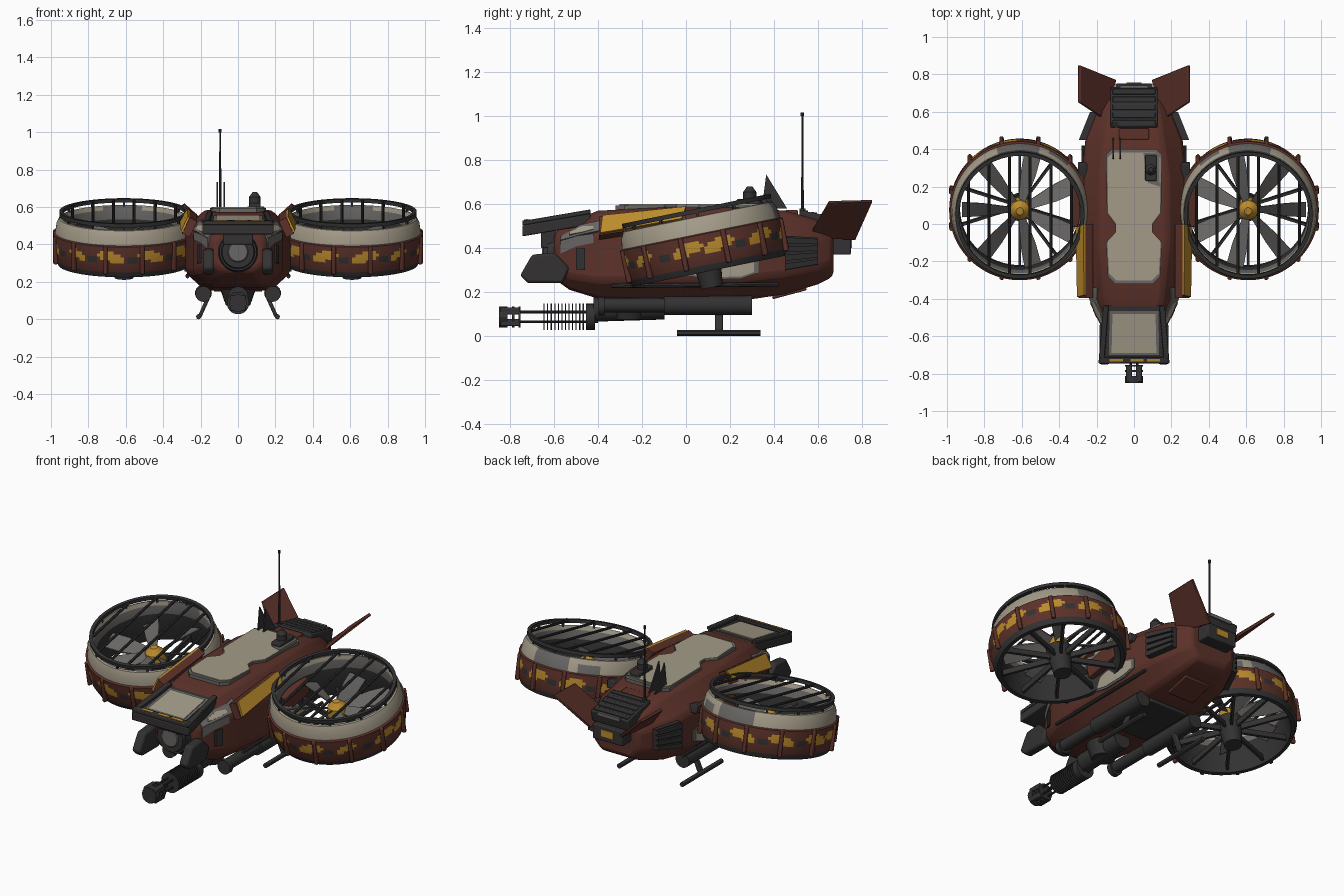
import bpy, bmesh, math
from mathutils import Matrix, Vector

if "Cube" in bpy.data.objects:
    bpy.data.objects.remove(bpy.data.objects["Cube"], do_unlink=True)


def material(name, rgb):
    m = bpy.data.materials.new(name)
    m.diffuse_color = (*rgb, 1)
    m.use_nodes = True
    m.node_tree.nodes["Principled BSDF"].inputs["Base Color"].default_value = (*rgb, 1)
    return m


RED = material("rust_red", (0.106, 0.031, 0.022))
DARK = material("dark_metal", (0.033, 0.031, 0.031))
CREAM = material("worn_cream", (0.37, 0.33, 0.25))
GRAY = material("bare_gray", (0.14, 0.135, 0.13))
YELLOW = material("hazard_yellow", (0.5, 0.26, 0.025))
built = []


def link(o):
    bpy.context.collection.objects.link(o)
    built.append(o)
    return o


def finish(name, bm, mats, bevel=0):
    bmesh.ops.recalc_face_normals(bm, faces=bm.faces)
    me = bpy.data.meshes.new(name)
    bm.to_mesh(me)
    bm.free()
    for m in mats if isinstance(mats, list) else [mats]:
        me.materials.append(m)
    o = link(bpy.data.objects.new(name, me))
    if bevel:
        b = o.modifiers.new("bevel", "BEVEL")
        b.width, b.segments, b.limit_method = bevel, 2, "ANGLE"
        b.angle_limit = math.radians(25)
    return o


def loft(name, mat, rings, bevel=0, closed=False, rule=None):
    """Skin a list of rings, capping the ends or closing the loop."""
    bm = bmesh.new()
    vs = [[bm.verts.new(p) for p in r] for r in rings]
    n = len(vs[0])
    for i in range(len(vs) if closed else len(vs) - 1):
        a, b = vs[i], vs[(i + 1) % len(vs)]
        for j in range(n):
            f = bm.faces.new((a[j], a[(j + 1) % n], b[(j + 1) % n], b[j]))
            f.material_index = rule(i, j) if rule else 0
    if not closed:
        bm.faces.new(vs[0])
        bm.faces.new(vs[-1])
    return finish(name, bm, mat, bevel)


def prism(name, mat, pts, push, bevel=0):
    push = Vector(push)
    return loft(name, mat, [pts, [Vector(p) + push for p in pts]], bevel)


def box(name, mat, c, size, tilt=(0, 0), bevel=0.006):
    bm = bmesh.new()
    bmesh.ops.create_cube(bm, size=1)
    rot = Matrix.Rotation(tilt[1], 4, "Y") @ Matrix.Rotation(tilt[0], 4, "X")
    bm.transform(Matrix.Translation(c) @ rot @ Matrix.Diagonal((*size, 1)))
    return finish(name, bm, mat, bevel)


def rod(name, mat, a, b, r1, r2=None, seg=16):
    a, b = Vector(a), Vector(b)
    bm = bmesh.new()
    bmesh.ops.create_cone(bm, cap_ends=True, segments=seg, radius1=r1,
                          radius2=r1 if r2 is None else r2, depth=(b - a).length)
    bm.transform(Matrix.Translation((a + b) / 2) @ (b - a).to_track_quat("Z", "Y").to_matrix().to_4x4())
    return finish(name, bm, mat)


def lathe(name, mats, profile, seg, rule=None):
    turns = [math.tau * k / seg for k in range(seg)]
    return loft(name, mats, [[(r * math.cos(t), r * math.sin(t), z) for t in turns] for r, z in profile],
                closed=True, rule=rule)


def mirrored(parts):
    for o in parts:
        c = o.copy()
        c.data = o.data.copy()
        c.name = o.name.replace("left", "right")
        c.data.transform(Matrix.Diagonal((-1, 1, 1, 1)))
        c.data.flip_normals()
        link(c)


# Fuselage: y, half widths (bottom, middle, top), heights (bottom, low, high, top)
HULL = [(-.60, .09, .14, .10, .26, .30, .42, .47), (-.53, .11, .18, .12, .21, .27, .45, .52),
        (-.40, .15, .24, .15, .17, .25, .47, .57), (-.10, .18, .28, .18, .155, .25, .48, .585),
        (.25, .18, .28, .18, .16, .26, .48, .585), (.45, .16, .26, .15, .19, .28, .46, .57),
        (.60, .13, .20, .13, .235, .31, .45, .53), (.67, .10, .15, .11, .27, .33, .44, .49)]


def half_ring(s):
    y, b, m, t, z0, z1, z2, z3 = s
    return [Vector(p) for p in ((b, y, z0), (m, y, z1), (m, y, z2), (t, y, z3))]


def ring(s):
    h = half_ring(s)
    return h + [Vector((-p.x, p.y, p.z)) for p in reversed(h)]


loft("fuselage", RED, [ring(s) for s in HULL], bevel=0.02)


def patch(name, mat, side, rows, lift=0.006):
    """Thin plate lying on one hull strip; rows are y and two positions across."""
    rings = []
    for y, t0, t1 in rows:
        a, b = next((p, q) for p, q in zip(HULL, HULL[1:]) if p[0] <= y <= q[0])
        k = (y - a[0]) / (b[0] - a[0])
        h = [p.lerp(q, k) for p, q in zip(half_ring(a), half_ring(b))]
        d = h[side + 1] - h[side]
        n = Vector((d.z, 0, -d.x)).normalized()
        e, f = h[side] + d * t0, h[side] + d * t1
        rings.append([e - n * .004, e + n * lift, f + n * lift, f - n * .004])
    return loft(name, mat, rings)


pairs = [patch("left_cheek_wear", GRAY, 2, [(-.57, .0, .3), (-.48, .0, .55), (-.40, .05, .5), (-.34, .3, .6)]),
         patch("left_cheek_paint", CREAM, 2, [(-.53, .1, .3), (-.47, .1, .42), (-.42, .15, .3)], .009),
         patch("left_brow_wear", GRAY, 1, [(-.57, .6, 1), (-.50, .75, 1), (-.42, .8, 1)]),
         patch("left_side_wear", GRAY, 1, [(.0, .1, .4), (.1, .0, .5), (.25, .0, .5), (.33, .1, .4)]),
         patch("left_side_paint", CREAM, 1, [(.03, .12, .36), (.1, .05, .45), (.25, .05, .45), (.31, .12, .36)], .009),
         patch("left_rear_panel", DARK, 1, [(.45, .1, .98), (.6, .1, .98)], .02),
         patch("left_nose_panel", DARK, 1, [(-.50, .2, .7), (-.46, .2, .7)], .008)]
for i in range(4):
    t = .12 + i * .22
    pairs.append(patch(f"left_rear_louver_{i}", DARK, 1, [(.45, t, t + .16), (.6, t, t + .16)], .035))

# Worn roof panel with a pinched middle
ROOF = [(.10, -.32), (.14, -.28), (.15, -.10), (.10, -.045), (.10, .0), (.145, .06), (.15, .37), (.12, .40)]


def outline(scale, z):
    h = [(x * scale, .04 + (y - .04) * scale, z) for x, y in ROOF]
    return h + [(-x, y, w) for x, y, w in reversed(h)]


prism("roof_panel_wear", GRAY, outline(1, .57), (0, 0, .024))
prism("roof_panel_paint", CREAM, outline(.95, .59), (0, 0, .01))
prism("roof_scrape", GRAY, [(.05, .38, .598), (.135, .38, .598), (.138, .2, .598), (.075, .22, .598)], (0, 0, .004))

# Rear deck, exhaust block and aerials
box("rear_deck", DARK, (0, .62, .515), (.25, .22, .07), (-.22, 0))
for i in range(5):
    box(f"deck_louver_{i}", DARK, (0, .54 + i * .042, .566 - i * .009), (.23, .03, .012), (-.1, 0), .003)
box("deck_edge", GRAY, (0, .735, .52), (.15, .012, .02), bevel=0)
box("deck_hatch", RED, (0, .48, .56), (.16, .06, .025))
box("exhaust_block", DARK, (0, .70, .415), (.2, .1, .09))
box("exhaust_marker", YELLOW, (0, .752, .42), (.08, .008, .04), bevel=0)
rod("aerial", DARK, (-.095, .53, .55), (-.095, .53, 1.01), .006, .005, 8)
rod("aerial_tip", DARK, (-.095, .53, 1.0), (-.095, .53, 1.017), .008, seg=8)
rod("aerial_base", DARK, (-.095, .53, .53), (-.095, .53, .58), .014)
for i, x in enumerate((-.115, -.078)):
    prism(f"blade_aerial_{i}", DARK, [(x, .345, .58), (x, .365, .735), (x, .46, .58)], (.008, 0, 0))
box("beacon_base", DARK, (.09, .30, .605), (.06, .14, .035))
rod("beacon", DARK, (.09, .29, .61), (.09, .29, .655), .03)
rod("beacon_cap", DARK, (.09, .29, .655), (.09, .29, .68), .03, .012)

# Sensor nose and tilted front rack
rod("nose_mount", DARK, (0, -.55, .36), (0, -.63, .36), .115, .1, 32)
rod("nose_ring", DARK, (0, -.63, .36), (0, -.65, .36), .09, .085, 32)
rod("nose_lens", GRAY, (0, -.65, .36), (0, -.655, .36), .055, .05, 24)
box("rack_post", DARK, (0, -.625, .45), (.16, .07, .1))


def rack(x0, x1, x2, x3, y0, y1, up):
    """Four corners on the tilted rack plane, front pair then back pair."""
    return [(x, y, .555 + (y + .44) * .17 + up) for x, y in ((x0, y0), (x1, y0), (x2, y1), (x3, y1))]


prism("rack_body", DARK, rack(-.19, .19, .16, -.16, -.745, -.435, -.05), (0, 0, .05), .006)
prism("rack_inlay", GRAY, rack(-.135, .135, .13, -.13, -.70, -.465, -.01), (0, 0, .014))
prism("rack_pad", CREAM, rack(-.12, .12, .115, -.115, -.69, -.48, 0), (0, 0, .009))
prism("rack_lip", DARK, rack(-.18, .18, .18, -.18, -.745, -.712, 0), (0, 0, .022), .004)
for x in (-.13, -.02, .07):
    prism("rack_stripe", YELLOW, rack(x, x + .07, x + .07, x, -.736, -.722, .02), (0, 0, .005))
pairs.append(prism("left_rack_rail", DARK, rack(.16, .19, .165, .135, -.745, -.435, 0), (0, 0, .02), .004))
pairs.append(prism("left_cheek_pod", DARK, [(.13, -.755, .275), (.13, -.70, .37), (.13, -.60, .38),
                                            (.13, -.53, .31), (.13, -.56, .24), (.13, -.72, .24)], (.055, 0, 0), .012))

# Nose gun
Z = .087
rod("muzzle_face", DARK, (0, -.85, Z), (0, -.812, Z), .048, seg=12)
for y in (-.786, -.758):
    rod("muzzle_plate", DARK, (0, y - .005, Z), (0, y + .005, Z), .048, seg=12)
for sx in (-1, 1):
    for sz in (-1, 1):
        box("muzzle_post", DARK, (sx * .026, -.80, Z + sz * .026), (.032, .09, .032))
        rod("gun_barrel", DARK, (sx * .018, -.76, Z + sz * .022), (sx * .018, -.4, Z + sz * .022), .006, seg=8)
for i in range(12):
    y = -.648 + i * .0162
    rod("cooling_disc", DARK, (0, y, Z), (0, y + .005, Z), .06, seg=24)
rod("gun_collar", DARK, (0, -.455, Z), (0, -.415, Z), .06, seg=24)
rod("gun_housing", DARK, (0, -.42, .12), (0, -.1, .13), .055, seg=24)
rod("belly_turret", DARK, (0, -.26, .16), (0, -.26, .075), .095, .065, 24)
box("belly_hatch", DARK, (0, .12, .158), (.26, .36, .02))
box("tail_hatch", RED, (0, .47, .195), (.18, .16, .015), (.26, 0))

# Belly pods, skids, side rails, strakes and tail fins
pairs += [
    rod("left_pod", DARK, (.185, -.1, .14), (.185, .3, .14), .045, seg=24),
    rod("left_pod_front", DARK, (.185, -.38, .14), (.185, -.1, .14), .033, seg=24),
    rod("left_pod_nose", DARK, (.185, -.40, .135), (.185, -.37, .135), .042, seg=24),
    rod("left_skid", DARK, (.21, -.04, .014), (.21, .34, .014), .014, seg=12),
    box("left_skid_strut", DARK, (.18, .15, .07), (.02, .035, .12), (0, -.42)),
    rod("left_side_rail", DARK, (.27, -.34, .228), (.27, .42, .235), .01, seg=8),
    prism("left_strake", YELLOW, [(.268, -.38, .55), (.305, -.39, .47), (.312, -.02, .535), (.27, .0, .59)],
          (-.01, 0, -.006)),
    prism("left_strake_back", RED, [(.258, -.395, .544), (.298, -.395, .458), (.305, .0, .52), (.26, .0, .584)],
          (-.04, 0, -.02)),
    prism("left_tail_fin", RED, [(.165, .56, .45), (.30, .65, .605), (.30, .848, .61), (.107, .77, .435)],
          (-.014, 0, .01), .003),
    box("left_duct_pylon", RED, (.25, .1, .42), (.16, .22, .1), (.2, 0)),
    box("left_pylon_joint", DARK, (.275, .2, .46), (.05, .26, .05), (.2, 0))]

# Ducted fan, built around its own axis and then tilted forward
PROFILE = [(.335, .125), (.346, .122), (.36, .095), (.368, .045), (.378, .04), (.378, .015), (.378, 0), (.377, -.017),
           (.376, -.034), (.374, -.05), (.366, -.10), (.352, -.13), (.33, -.13), (.32, -.05), (.32, .05), (.328, .1)]
ROWS = [2, 2, 2, 0, 0, 0, 0, 0, 0, 0, 1, 1, 1, 1, 3, 2]
SEG = 128
PATCHES = {5: (3, 7), 6: (1, 8), 7: (0, 7), 8: (0, 4)}


def paint(i, j):
    if i in PATCHES:
        k, (lo, hi) = j % 12, PATCHES[i]
        if j // 12 % 5 == 4:
            hi -= 2
        return 4 if lo <= k < hi else 1 if i > 6 and 8 <= k < 11 else 0
    worn = 24 < j < 38 or (i == 2 and 40 < j < 48)
    return 3 if ROWS[i] == 2 and worn else ROWS[i]


duct = [lathe("left_duct", [RED, DARK, CREAM, GRAY, YELLOW], PROFILE, SEG, paint),
        lathe("left_grille_rim", DARK, [(.345, .14), (.345, .16), (.325, .16), (.325, .14)], 64),
        rod("left_motor", DARK, (0, 0, -.205), (0, 0, -.03), .05, .07, 24),
        rod("left_spinner", YELLOW, (0, 0, -.03), (0, 0, .02), .06, .052, 24),
        rod("left_spinner_tip", YELLOW, (0, 0, .02), (0, 0, .05), .052, .02, 24)]


def around(o, k, n, phase=0):
    o.data.transform(Matrix.Rotation(math.tau * (k + phase) / n, 4, "Z"))
    duct.append(o)


for k in range(7):
    blade = loft("left_fan_blade", GRAY, [[(x, -w, -w * p), (x, w, w * p), (x, w, w * p + .008), (x, -w, .008 - w * p)]
                                          for x, w, p in ((.05, .018, .9), (.2, .04, .6), (.31, .045, .4))])
    around(blade, k, 7)
for k in range(10):
    around(box("left_stator", DARK, (.19, 0, -.095), (.28, .014, .035), bevel=0), k, 10, .5)
for k in range(12):
    around(box("left_duct_rib", RED, (.378, 0, -.035), (.024, .022, .15)), k, 12, .5)
    around(box("left_rim_strut", DARK, (.338, 0, .135), (.012, .012, .04), bevel=0), k, 12)
for k in range(6):
    x = -.275 + k * .11
    y = math.sqrt(.335 ** 2 - x * x)
    duct.append(rod("left_grille_bar", DARK, (x, -y, .15), (x, y, .15), .008, seg=8))
tilt = Matrix.Translation((.61, .078, .422)) @ Matrix.Rotation(math.radians(11.5), 4, "X")
for o in duct:
    o.data.transform(tilt)
mirrored(pairs + duct)

# Smooth round parts while keeping the edges sharp
bpy.ops.object.select_all(action="DESELECT")
for o in built:
    o.select_set(True)
bpy.context.view_layer.objects.active = built[0]
bpy.ops.object.shade_smooth_by_angle(angle=math.radians(30))
